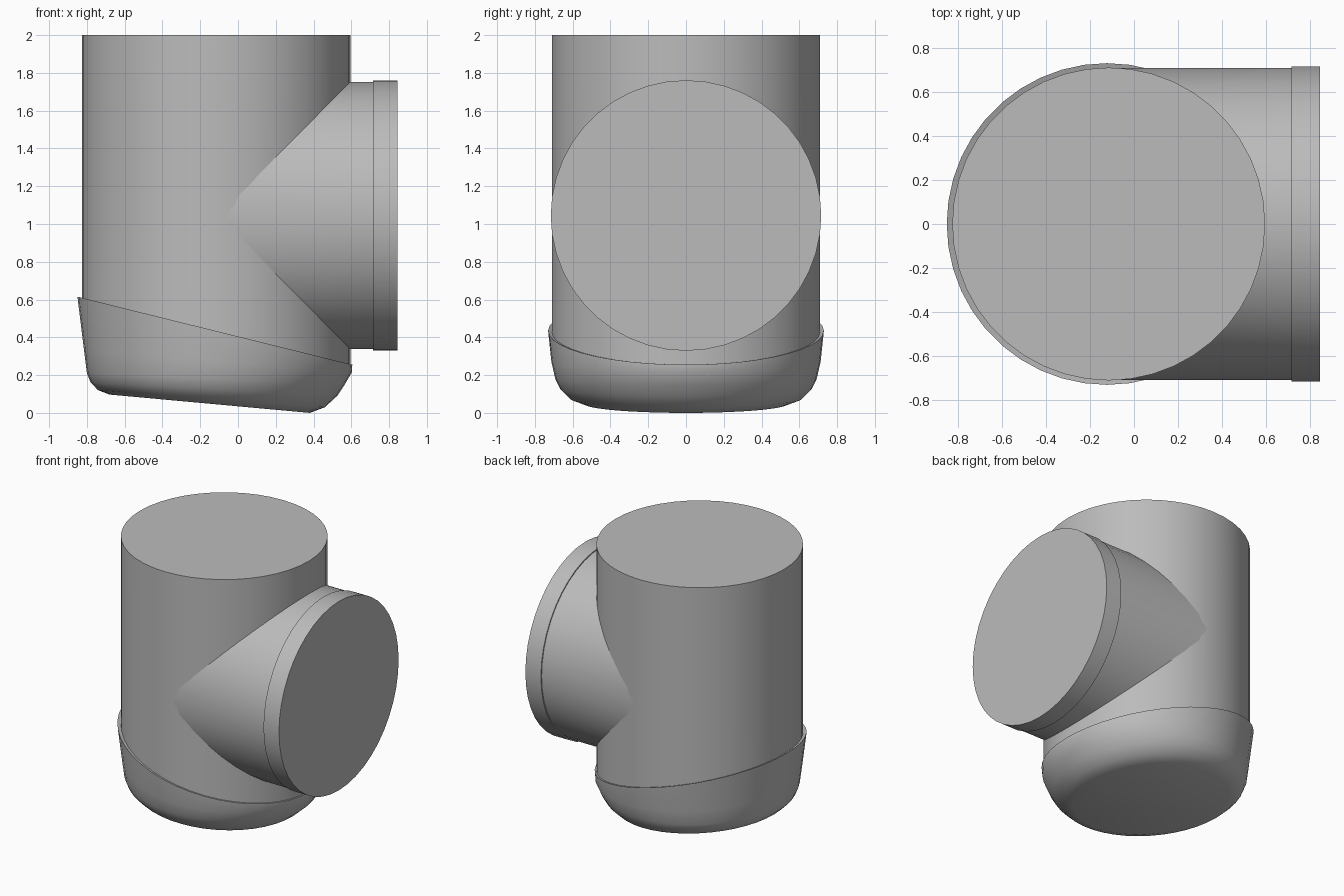
import bpy, bmesh, math

if "Cube" in bpy.data.objects:
    bpy.data.objects.remove(bpy.data.objects["Cube"])

SEG = 44
MAIN_X, MAIN_R = -0.115, 0.71
BRANCH_Z, BRANCH_R = 1.045, 0.707

grey = bpy.data.materials.new("plain grey")
grey.diffuse_color = (0.5, 0.5, 0.5, 1)
grey.use_nodes = True
grey.node_tree.nodes["Principled BSDF"].inputs["Base Color"].default_value = grey.diffuse_color


def loft(name, rings, cap_start=True, cap_end=True):
    """Skin a stack of vertex rings and close the requested ends."""
    bm = bmesh.new()
    loops = [[bm.verts.new(p) for p in ring] for ring in rings]
    for a, b in zip(loops, loops[1:]):
        for i in range(SEG):
            j = (i + 1) % SEG
            bm.faces.new((a[i], a[j], b[j], b[i]))
    if cap_start:
        bm.faces.new(loops[0][::-1])
    if cap_end:
        bm.faces.new(loops[-1])
    bmesh.ops.recalc_face_normals(bm, faces=bm.faces)
    mesh = bpy.data.meshes.new(name)
    bm.to_mesh(mesh)
    bm.free()
    mesh.materials.append(grey)
    obj = bpy.data.objects.new(name, mesh)
    bpy.context.collection.objects.link(obj)
    bpy.ops.object.select_all(action='DESELECT')
    obj.select_set(True)
    bpy.context.view_layer.objects.active = obj
    bpy.ops.object.shade_smooth_by_angle(angle=math.radians(35))
    return obj


ANGLES = [2 * math.pi * i / SEG for i in range(SEG)]


def tilted_ring(x0, z0, x1, z1, ry):
    """Ellipse leaning from its left point to its right point."""
    return [((x0 + x1) / 2 + (x1 - x0) / 2 * math.cos(a), ry * math.sin(a),
             (z0 + z1) / 2 + (z1 - z0) / 2 * math.cos(a)) for a in ANGLES]


def side_ring(x, r):
    return [(x, r * math.cos(a), BRANCH_Z + r * math.sin(a)) for a in ANGLES]


# Upright pipe, its foot hidden inside the end cap
left, right = MAIN_X - MAIN_R, MAIN_X + MAIN_R
loft("main_pipe", [tilted_ring(left, 0.45, right, 0.2, MAIN_R),
                   tilted_ring(left, 2, right, 2, MAIN_R)], cap_start=False)

# Side branch, its inner end following the wall of the upright pipe
saddle = [(MAIN_X - 0.008 + math.sqrt(MAIN_R ** 2 - y * y), y, z)
          for _, y, z in side_ring(0, BRANCH_R)]
loft("branch_pipe", [saddle, side_ring(0.72, BRANCH_R)], False, False)

# Slightly wider collar closing the branch
loft("branch_collar", [side_ring(0.715, BRANCH_R - 0.005), side_ring(0.715, 0.716),
                       side_ring(0.845, 0.716)], cap_start=False)

# Rounded, slanted end cap with a thin lip around the upright pipe
loft("end_cap", [
    tilted_ring(-0.68, 0.097, 0.38, 0.0, 0.54),
    tilted_ring(-0.74, 0.12, 0.46, 0.03, 0.615),
    tilted_ring(-0.78, 0.16, 0.525, 0.09, 0.665),
    tilted_ring(-0.80, 0.21, 0.565, 0.15, 0.692),
    tilted_ring(-0.815, 0.33, 0.603, 0.215, 0.713),
    tilted_ring(-0.85, 0.615, 0.605, 0.255, 0.73),
    tilted_ring(left + 0.005, 0.60, right - 0.003, 0.255, MAIN_R - 0.003),
], cap_end=False)
